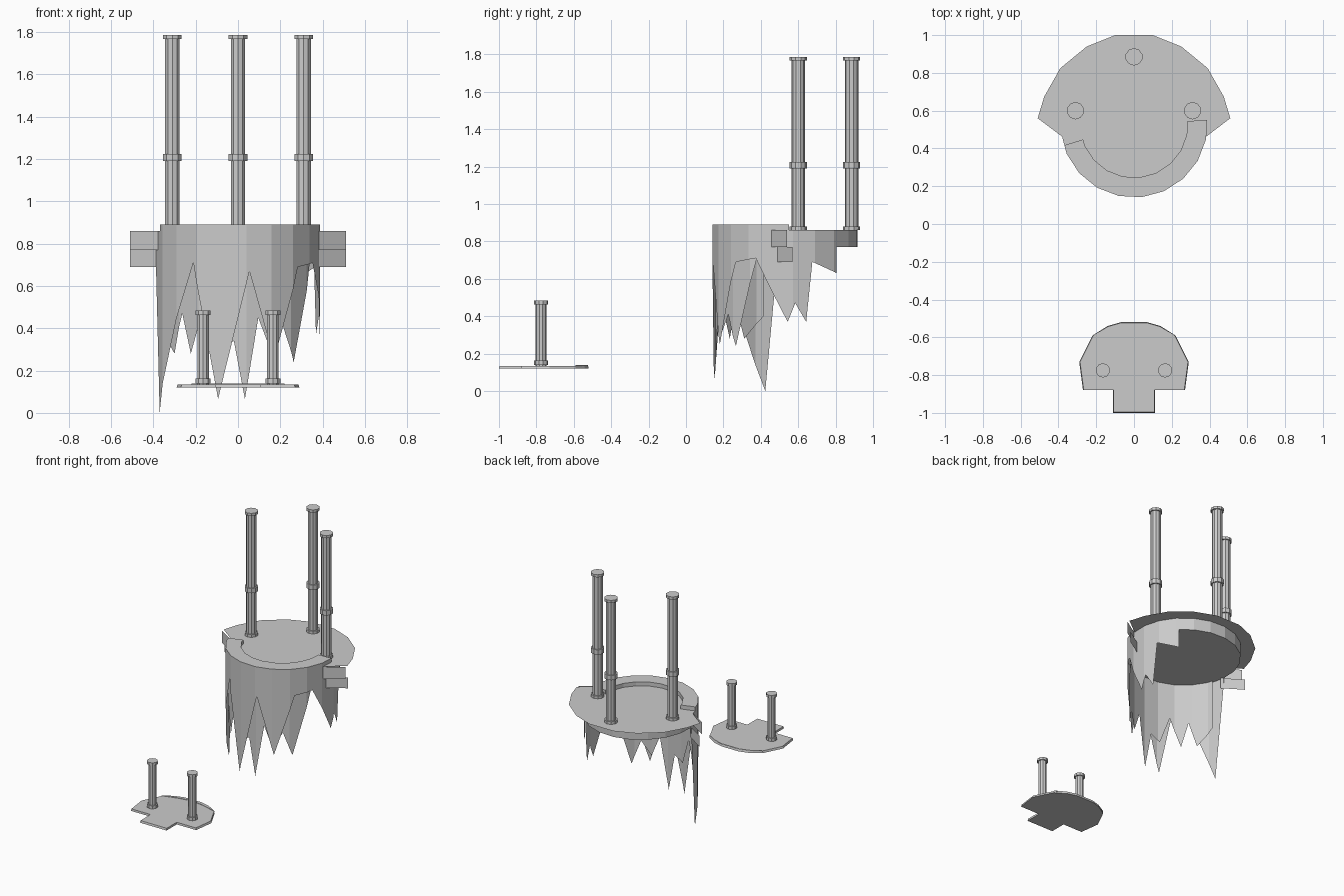
import bpy, bmesh, math

cube = bpy.data.objects.get("Cube")
if cube:
    bpy.data.objects.remove(cube)

stone = bpy.data.materials.new("grey stone")
stone.use_nodes = True
GREY = (0.6, 0.6, 0.6, 1)
stone.diffuse_color = GREY
stone.node_tree.nodes["Principled BSDF"].inputs["Base Color"].default_value = GREY

CENTRE_Y, RADIUS, STEP, OFFSET = 0.53, 0.39, 18, 6
FLOOR, LIP, UNDER = 0.86, 0.89, 0.77


def finish(name, bm):
    mesh = bpy.data.meshes.new(name)
    bm.to_mesh(mesh)
    bm.free()
    mesh.materials.append(stone)
    obj = bpy.data.objects.new(name, mesh)
    bpy.context.collection.objects.link(obj)
    return obj


def ring_point(a, radius, z):
    """Point on a faceted ring; angle 0 is the front, positive goes to +x."""
    local = (a - OFFSET) % STEP - STEP / 2
    r = radius * math.cos(math.radians(STEP / 2)) / math.cos(math.radians(local))
    t = math.radians(a)
    return (r * math.sin(t), CENTRE_Y - r * math.cos(t), z)


def corners(start, end):
    """Facet corner angles between two angles, with the ends included."""
    return sorted({start, end} | {a for a in range(OFFSET - 360, 361, STEP) if start < a < end})


def height(profile, a):
    for (a0, z0), (a1, z1) in zip(profile, profile[1:]):
        if a0 <= a <= a1:
            return z0 + (z1 - z0) * (a - a0) / max(a1 - a0, 0.001)


def strip(bm, lower, upper):
    low = [bm.verts.new(p) for p in lower]
    up = [bm.verts.new(p) for p in upper]
    for i in range(len(low) - 1):
        bm.faces.new((low[i], low[i + 1], up[i + 1], up[i]))


def curtain(name, profile, radius, top):
    """Faceted wall whose lower edge follows the jagged profile."""
    angles = sorted(set(corners(profile[0][0], profile[-1][0])) | {a for a, z in profile})
    bm = bmesh.new()
    strip(bm, [ring_point(a, radius, height(profile, a)) for a in angles],
          [ring_point(a, radius, top) for a in angles])
    return finish(name, bm)


def sheet(name, points):
    bm = bmesh.new()
    bm.faces.new([bm.verts.new(p) for p in points])
    return finish(name, bm)


def slab(name, outline, bottom, top, shrink=1.0, centre_y=0.0):
    """Flat plate with slightly tapered top."""
    bm = bmesh.new()
    low = [bm.verts.new((x, y, bottom)) for x, y in outline]
    up = [bm.verts.new((x * shrink, centre_y + (y - centre_y) * shrink, top)) for x, y in outline]
    bm.faces.new(up)
    bm.faces.new(low[::-1])
    for i in range(len(low)):
        j = (i + 1) % len(low)
        bm.faces.new((low[i], low[j], up[j], up[i]))
    return finish(name, bm)


def pillar(name, x, y, bottom, top, shaft, cap, bands):
    """Faceted shaft with wider bands at the given heights."""
    bm = bmesh.new()
    for z0, z1, r in [(bottom, top, shaft)] + [(a, b, cap) for a, b in bands]:
        made = bmesh.ops.create_cone(bm, cap_ends=True, segments=10, radius1=r, radius2=r, depth=z1 - z0)
        bmesh.ops.translate(bm, verts=made["verts"], vec=(x, y, (z0 + z1) / 2))
    return finish(name, bm)


# Jagged hanging walls: a wide-toothed outer one and a hidden inner one
outer_teeth = [(-85, UNDER), (-74, 0.0), (-33, 0.71), (-14, 0.065), (8, 0.67), (26, 0.25), (47, 0.69),
               (66, 0.71), (92, 0.37), (98, 0.47), (107, 0.37), (112, 0.69), (135, 0.63)]
inner_teeth = [(-72, 0.4), (-54, 0.28), (-45, 0.47), (-37, 0.28), (-25, 0.5), (-14, 0.3), (-3, 0.34),
               (5, 0.065), (15, 0.45), (24, 0.3), (35, 0.41), (45, 0.24), (66, 0.71)]
curtain("outer_hanging_wall", outer_teeth, RADIUS, FLOOR)
curtain("inner_hanging_wall", inner_teeth, RADIUS - 0.015, UNDER)
curtain("drum_wall", [(135, UNDER), (275, UNDER)], RADIUS, FLOOR)
sheet("drum_underside", [ring_point(a, RADIUS, UNDER) for a in corners(-180, 179)[::-1]])

# Broad floor sheet with the front arc closing it
half = [(0.51, 0.56), (0.475, 0.675), (0.39, 0.825), (0.25, 0.94), (0.10, 1.0)]
rim = half + [(-x, y) for x, y in reversed(half)]
sheet("upper_floor", [(x, y, FLOOR) for x, y in rim]
      + [ring_point(a, RADIUS, FLOOR) for a in corners(-80, 80)])

# Raised lip around the front
bm = bmesh.new()
span = corners(-73, 93)
outer_low, outer_up = ([ring_point(a, RADIUS, z) for a in span] for z in (FLOOR, LIP))
inner_low, inner_up = ([ring_point(a, RADIUS - 0.105, z) for a in span] for z in (FLOOR, LIP))
strip(bm, outer_low, outer_up)
strip(bm, outer_up, inner_up)
strip(bm, inner_up, inner_low)
for i in (0, -1):
    bm.faces.new([bm.verts.new(p[i]) for p in (outer_low, outer_up, inner_up, inner_low)])
bmesh.ops.remove_doubles(bm, verts=bm.verts, dist=0.0001)
bmesh.ops.recalc_face_normals(bm, faces=bm.faces)
finish("front_lip", bm)

# Stepped end panels on both sides
for side, s in (("left", 1), ("right", -1)):
    for part, shift, z0, z1 in (("upper", 0, UNDER, FLOOR), ("lower", 0.03, 0.69, UNDER)):
        a, b = (s * 0.37, 0.45 + shift), (s * 0.51, 0.54 + shift)
        sheet(f"{side}_{part}_end_panel", [(*a, z0), (*b, z0), (*b, z1), (*a, z1)][::s])

# Tall pillars
for name, x, y in (("left", 0.31, 0.6), ("right", -0.31, 0.6), ("back", 0, 0.885)):
    pillar(f"{name}_tall_pillar", x, y, FLOOR, 1.785, 0.036, 0.046,
           [(FLOOR, 0.88), (1.19, 1.225), (1.767, 1.787)])

# Small separate platform with its raised back edge and short pillars
half = [(0.11, -1.0), (0.11, -0.88), (0.27, -0.88), (0.29, -0.73), (0.22, -0.59), (0.14, -0.54), (0.07, -0.52)]
slab("small_platform", half + [(-x, y) for x, y in reversed(half)], 0.12, 0.135, 0.985, -0.76)
back = [(0.22, -0.59), (0.14, -0.545), (0.07, -0.525)]
front = [(-0.1, -0.557), (0, -0.54), (0.1, -0.557)]
slab("platform_back_edge", back + [(-x, y) for x, y in reversed(back)] + front, 0.13, 0.138)
for name, x in (("left", 0.165), ("right", -0.165)):
    pillar(f"{name}_short_pillar", x, -0.775, 0.133, 0.48, 0.029, 0.038, [(0.14, 0.162), (0.463, 0.483)])
